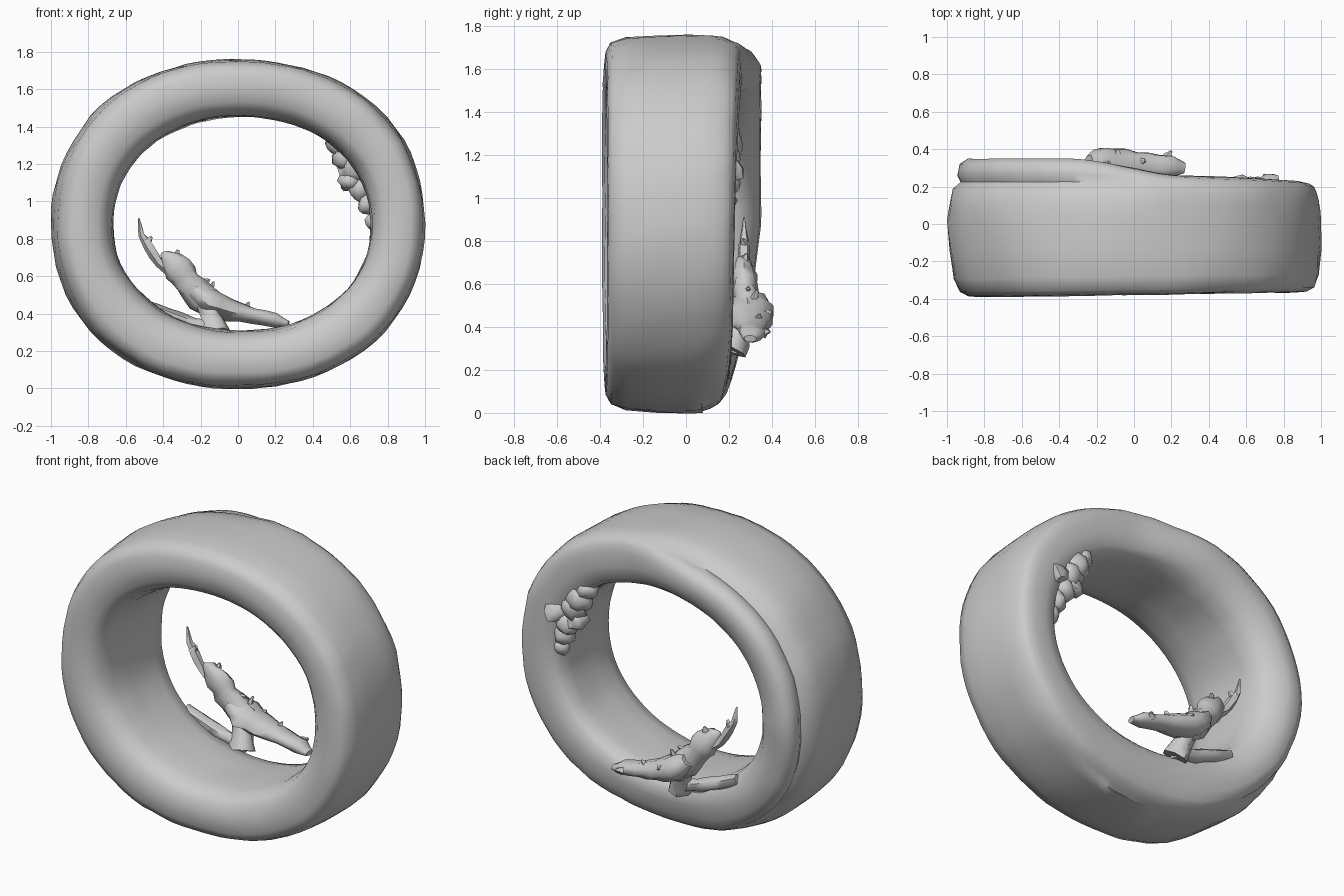
import bpy, bmesh, math, random
from mathutils import Vector, noise

if "Cube" in bpy.data.objects:
    bpy.data.objects.remove(bpy.data.objects["Cube"])

random.seed(4)

def finish(name, bm, angle=60):
    bmesh.ops.recalc_face_normals(bm, faces=bm.faces)
    me = bpy.data.meshes.new(name)
    bm.to_mesh(me)
    bm.free()
    ob = bpy.data.objects.new(name, me)
    bpy.context.collection.objects.link(ob)
    bpy.ops.object.select_all(action='DESELECT')
    ob.select_set(True)
    bpy.context.view_layer.objects.active = ob
    bpy.ops.object.shade_smooth_by_angle(angle=math.radians(angle))
    return ob

def skin(bm, rings, closed):
    n = len(rings[0])
    for k in range(len(rings) if closed else len(rings) - 1):
        a, b = rings[k], rings[(k + 1) % len(rings)]
        for i in range(n):
            j = (i + 1) % n
            bm.faces.new((a[i], a[j], b[j], b[i]))
    if not closed:
        bm.faces.new(rings[0])
        bm.faces.new(rings[-1][::-1])

def oval(ang, a, b, n):
    c, s = math.cos(ang), math.sin(ang)
    r = (abs(c / a) ** n + abs(s / b) ** n) ** (-1 / n)
    return Vector((r * c, 0, r * s))

# Ring cross-section: (0 = hole side .. 1 = outside, depth)
front = [(0, 0), (0, -.12), (.02, -.24), (.09, -.32), (.24, -.365), (.5, -.378),
         (.74, -.373), (.88, -.35), (.96, -.28), (.985, -.14), (1, .02)]
plain_back = [(.99, .1), (.97, .15), (.93, .19), (.87, .22), (.8, .235),
              (.65, .245), (.4, .25), (.15, .235), (.04, .2), (0, .12)]
lipped_back = [(.97, .1), (.91, .19), (.78, .225), (.83, .265), (.79, .32),
               (.66, .35), (.42, .345), (.17, .3), (.03, .24), (-.01, .14)]

bm = bmesh.new()
rings = []
N = 80
for k in range(N):
    ang = 2 * math.pi * k / N
    c, s = math.cos(ang), math.sin(ang)
    out = oval(ang, 1.0, .88, 2.15)
    inn = oval(ang, .69, .573, 2.1) + Vector((.02, 0, 0))
    off = abs(math.degrees(ang) - 160)
    w = min(1, max(0, (88 - off) / 45))
    w = w * w * (3 - 2 * w)
    low = max(0, -s)
    prof = front + [(p[0] * (1 - w) + q[0] * w,
                     (p[1] - .022 * c + .02 * s) * (1 - w) + (q[1] - .11 * low * q[1] / .35) * w)
                    for p, q in zip(plain_back, lipped_back)]
    ring = []
    for t, y in prof:
        p = inn.lerp(out, t)
        if y > .08:
            y -= .06 * low ** 4 * t
        if y < -.2:
            y += .012 * c
        if t > .5 and y < .05:
            p.x *= 1 + .03 * min(0, p.x) * max(0, -y - .05) / .3
        p.y = y
        d = noise.noise(p * 4) * .008 + noise.noise(p * 11) * .005
        p += p.normalized() * d
        ring.append(bm.verts.new(p + Vector((0, 0, .88))))
    rings.append(ring)
skin(bm, rings, True)
finish("ring_body", bm)

def branch(name, pts, sides=7, flat=1.0, rough=.15):
    """Knobbly tapered tube through (x, y, z, radius)."""
    bm = bmesh.new()
    rings = []
    dense = []
    for p, q in zip(pts, pts[1:]):
        for f in (0, .5):
            dense.append([a + (b - a) * f for a, b in zip(p, q)])
    dense.append(list(pts[-1]))
    for k, (x, y, z, r) in enumerate(dense):
        a = Vector(dense[max(k - 1, 0)][:3])
        b = Vector(dense[min(k + 1, len(dense) - 1)][:3])
        tan = (b - a).normalized()
        u = tan.cross(Vector((0, 1, 0))).normalized()
        v = u.cross(tan)
        ring = []
        for i in range(sides):
            t = 2 * math.pi * i / sides
            rr = r * random.uniform(1 - rough, 1 + rough)
            ring.append(bm.verts.new(Vector((x, y, z)) + u * rr * math.cos(t)
                                     + v * rr * flat * math.sin(t)))
        rings.append(ring)
    skin(bm, rings, False)
    return finish(name, bm, 60)

# Broken branch at the back of the hole
branch("branch_arm", [(.27, .3, .345, .018), (.2, .31, .365, .038), (.08, .31, .39, .042),
                      (-.04, .31, .42, .06), (-.16, .3, .46, .075), (-.24, .29, .53, .05)],
       sides=9, flat=1.6, rough=.1)
branch("branch_trunk", [(-.12, .29, .43, .08), (-.2, .28, .49, .085), (-.27, .275, .57, .075),
                        (-.32, .27, .64, .075), (-.38, .265, .7, .045), (-.41, .26, .72, .01)],
       sides=8, flat=.75)
branch("branch_spike", [(-.33, .27, .61, .04), (-.42, .27, .67, .025), (-.48, .27, .76, .03),
                        (-.515, .27, .82, .018), (-.53, .27, .91, .004)], sides=5)
branch("branch_root", [(-.17, .28, .46, .06), (-.14, .25, .38, .055), (-.12, .21, .29, .075)])
branch("low_twig", [(-.1, .23, .31, .04), (-.24, .22, .34, .04),
                    (-.38, .22, .39, .04), (-.5, .21, .44, .035)], sides=6)

# Small thorns along the branch
for i, (x, y, z, dx, dy, dz) in enumerate([
        (-.15, .31, .5, .02, .02, .07), (-.09, .37, .46, .0, .03, .01), (.03, .33, .42, .03, .01, .04),
        (-.33, .27, .69, .01, .01, .05), (.18, .36, .37, .02, .03, .01), (-.22, .29, .56, .07, .0, .02),
        (-.49, .27, .78, .03, -.01, .03), (-.21, .34, .48, -.03, .02, .01)]):
    branch(f"thorn_{i}", [(x, y, z, .025), (x + dx, y + dy, z + dz, .007)], sides=5, rough=.3)

# Rough clumps merging into the back of the hole's right edge
for i, (x, y, z, r) in enumerate([(.53, .18, 1.31, .06), (.58, .19, 1.24, .075), (.62, .18, 1.18, .075),
                                  (.6, .18, 1.11, .06), (.66, .18, 1.07, .07), (.7, .17, .99, .06),
                                  (.73, .16, .9, .05), (.72, .19, 1.14, .075)]):
    bm = bmesh.new()
    bmesh.ops.create_icosphere(bm, subdivisions=2, radius=r)
    for v in bm.verts:
        v.co *= 1 + .4 * noise.noise(v.co * 22 + Vector((i * 3.7, 0, 0)))
        v.co += Vector((x, y, z))
    finish(f"clump_{i}", bm)
